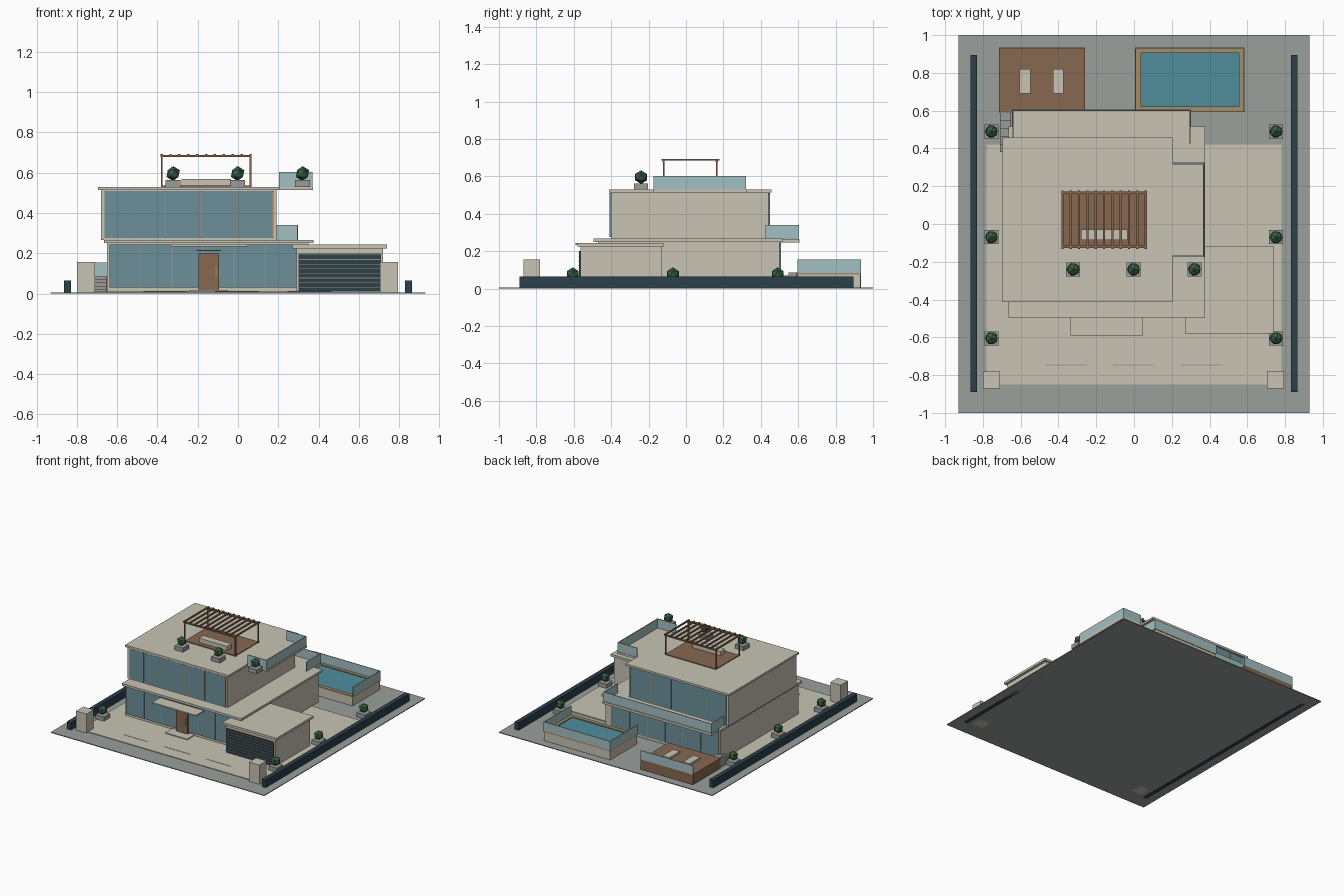
import bpy, bmesh
from mathutils import Matrix, Vector

if "Cube" in bpy.data.objects:
    bpy.data.objects.remove(bpy.data.objects["Cube"])


def mat(name, *c):
    m = bpy.data.materials.new(name)
    m.diffuse_color = (*c, 1)
    m.use_nodes = True
    m.node_tree.nodes["Principled BSDF"].inputs["Base Color"].default_value = m.diffuse_color
    return m


STONE = mat("stone", 0.58, 0.55, 0.46)
PAVE = mat("paving", 0.32, 0.35, 0.33)
NAVY = mat("navy", 0.025, 0.05, 0.07)
GLASS = mat("window_glass", 0.15, 0.28, 0.33)
RAIL = mat("rail_glass", 0.37, 0.53, 0.54)
WOOD = mat("wood", 0.24, 0.14, 0.08)
TAN = mat("tan_trim", 0.36, 0.27, 0.14)
WATER = mat("water", 0.08, 0.27, 0.33)
LEAF = mat("leaf", 0.04, 0.12, 0.06)
GREY = mat("planter_grey", 0.33, 0.33, 0.32)


def boxes(name, material, specs):
    """One object from boxes given as (x0, x1, y0, y1, z0, z1)."""
    bm = bmesh.new()
    for x0, x1, y0, y1, z0, z1 in specs:
        m = Matrix.Translation(((x0 + x1) / 2, (y0 + y1) / 2, (z0 + z1) / 2))
        m = m @ Matrix.Diagonal((x1 - x0, y1 - y0, z1 - z0, 1))
        bmesh.ops.create_cube(bm, size=1, matrix=m)
    me = bpy.data.meshes.new(name)
    bm.to_mesh(me)
    bm.free()
    me.materials.append(material)
    ob = bpy.data.objects.new(name, me)
    bpy.context.collection.objects.link(ob)
    return ob


def ring(x0, x1, y0, y1, z0, z1, t, sides="FBLR"):
    """Boxes of thickness t around a rectangle, on the chosen sides."""
    s = {"F": (x0, x1, y0, y0 + t, z0, z1), "B": (x0, x1, y1 - t, y1, z0, z1),
         "L": (x0, x0 + t, y0 + t, y1 - t, z0, z1), "R": (x1 - t, x1, y0 + t, y1 - t, z0, z1)}
    return [s[k] for k in sides]


def planter(name, x, y, z):
    boxes(name + "_box", GREY, [(x - .037, x + .037, y - .037, y + .037, z, z + .033)])
    bm = bmesh.new()
    bmesh.ops.create_icosphere(bm, subdivisions=1, radius=0.037,
                               matrix=Matrix.Translation((x, y, z + .066)))
    me = bpy.data.meshes.new(name + "_shrub")
    bm.to_mesh(me)
    bm.free()
    me.materials.append(LEAF)
    bpy.context.collection.objects.link(bpy.data.objects.new(name + "_shrub", me))


# Site: ground, drive, boundary walls, gate pillars
boxes("ground", PAVE, [(-.93, .93, -1, 1, 0, .006)])
boxes("driveway", STONE, [(-.78, .78, -.85, .42, .006, .011)])
boxes("drive_joints", GREY, [(x - .11, x + .11, -.748, -.743, .011, .0125) for x in (-.36, -.005, .355)])
boxes("boundary_walls", NAVY, [(-.865, -.83, -.89, .895, 0, .065), (.83, .865, -.89, .895, 0, .065)])
boxes("gate_pillars", STONE, [(-.8, -.71, -.87, -.78, 0, .157), (.705, .795, -.87, -.78, 0, .157)])

# Ground floor: body, floor plinth, glazing and frames
boxes("ground_floor", STONE, [(-.65, .35, -.47, .5, .011, .25)])
boxes("ground_floor_glass", GLASS, [(-.635, .29, -.478, -.47, .03, .243),
                                    (-.635, .29, .5, .506, .03, .243)])
gx = [-.637 + .1545 * i for i in range(7)]
boxes("ground_floor_mullions", GREY, [(x - .002, x + .002, y, y + .004, .03, .243)
                                      for x in gx for y in (-.481, .505)])
boxes("first_floor_slab", STONE, [(-.665, .375, -.495, .515, .25, .267)])
boxes("entry_canopy", STONE, [(-.335, .048, -.59, -.49, .233, .243)])

# Front door with lintel and handle
boxes("front_door", WOOD, [(-.195, -.095, -.492, -.47, .012, .2)])
boxes("door_lintel", GREY, [(-.207, -.083, -.49, -.47, .211, .217)])
boxes("door_handle", TAN, [(-.112, -.107, -.498, -.492, .08, .14)])
boxes("door_step", STONE, [(-.24, -.05, -.56, -.47, .011, .018)])

# Garage
boxes("garage", STONE, [(.29, .72, -.565, -.13, .011, .226)])
boxes("garage_roof", STONE, [(.27, .74, -.58, -.12, .225, .243)])
boxes("garage_door", NAVY, [(.3, .71, -.572, -.56, .012, .2)])
boxes("garage_door_slats", TAN, [(.302, .708, -.575, -.57, z, z + .003)
                                 for z in [.03 + .023 * i for i in range(8)]])

# Upper floor
boxes("upper_floor", STONE, [(-.68, .19, -.4, .44, .267, .516)])
boxes("upper_floor_glass", GLASS, [(-.662, .175, -.406, -.398, .275, .51),
                                   (-.662, .175, .438, .446, .275, .51)])
boxes("upper_floor_mullions", TAN, [(x - .002, x + .002, y, y + .004, .275, .51)
                                    for x in [-.537 + .177 * i for i in range(5)]
                                    for y in (-.409, .444)])
boxes("roof_slab", STONE, [(-.695, .205, -.412, .457, .514, .53)])

# Rear balcony and side roof terrace with glass rails
boxes("rear_balcony", STONE, [(-.645, .302, .44, .607, .247, .266)])
boxes("rear_balcony_rail", RAIL, ring(-.643, .298, .42, .604, .267, .34, .006, "BLR"))
boxes("side_terrace", STONE, [(.2, .373, -.175, .325, .514, .53)])
boxes("side_terrace_rail", RAIL, ring(.203, .37, -.174, .322, .53, .603, .006, "FBR"))

# Roof lounge: decking, sofa, pergola
boxes("roof_decking", WOOD, [(-.38, .06, -.12, .17, .53, .536)])
boxes("roof_sofa", STONE, [(-.28, -.035, -.085, -.03, .536, .57)])
boxes("pergola_posts", WOOD, [(x - .004, x + .004, y - .004, y + .004, .53, .682)
                              for x in (-.379, .062) for y in (-.12, .165)])
boxes("pergola_beams", WOOD, [(-.385, .068, y - .006, y + .006, .677, .687) for y in (-.12, .165)])
boxes("pergola_slats", WOOD, [(x - .006, x + .006, -.132, .178, .684, .694)
                              for x in [-.379 + .0441 * i for i in range(11)]])

# Rear timber deck, steps, loungers and rail
boxes("rear_deck", WOOD, [(-.715, -.26, .59, .935, .006, .085)])
boxes("deck_steps", GREY, [(-.71, -.652, .38 + .042 * i, .59, .006 + .016 * i, .022 + .016 * i)
                           for i in range(5)])
boxes("loungers", STONE, [(x, x + .058, .69, .82, .085, .1) for x in (-.607, -.43)])
boxes("deck_rail", RAIL, [(-.715, -.26, .929, .935, .085, .155)])

# Raised pool
boxes("pool_walls", STONE, ring(.008, .582, .595, .932, .006, .075, .03))
boxes("pool_coping", TAN, ring(.008, .585, .592, .935, .075, .084, .03))
boxes("pool_water", WATER, [(.035, .555, .62, .905, .01, .076)])
boxes("pool_rail", RAIL, ring(.005, .585, .592, .935, .084, .155, .005, "BLR"))

# Shrub planters on the ground and on the roof edge
for i, y in enumerate((-.605, -.07, .49)):
    for side, x in (("left", -.755), ("right", .752)):
        planter(f"{side}_planter_{i}", x, y, .011)
for i, x in enumerate((-.322, -.002, .32)):
    planter(f"roof_planter_{i}", x, -.24, .53)
